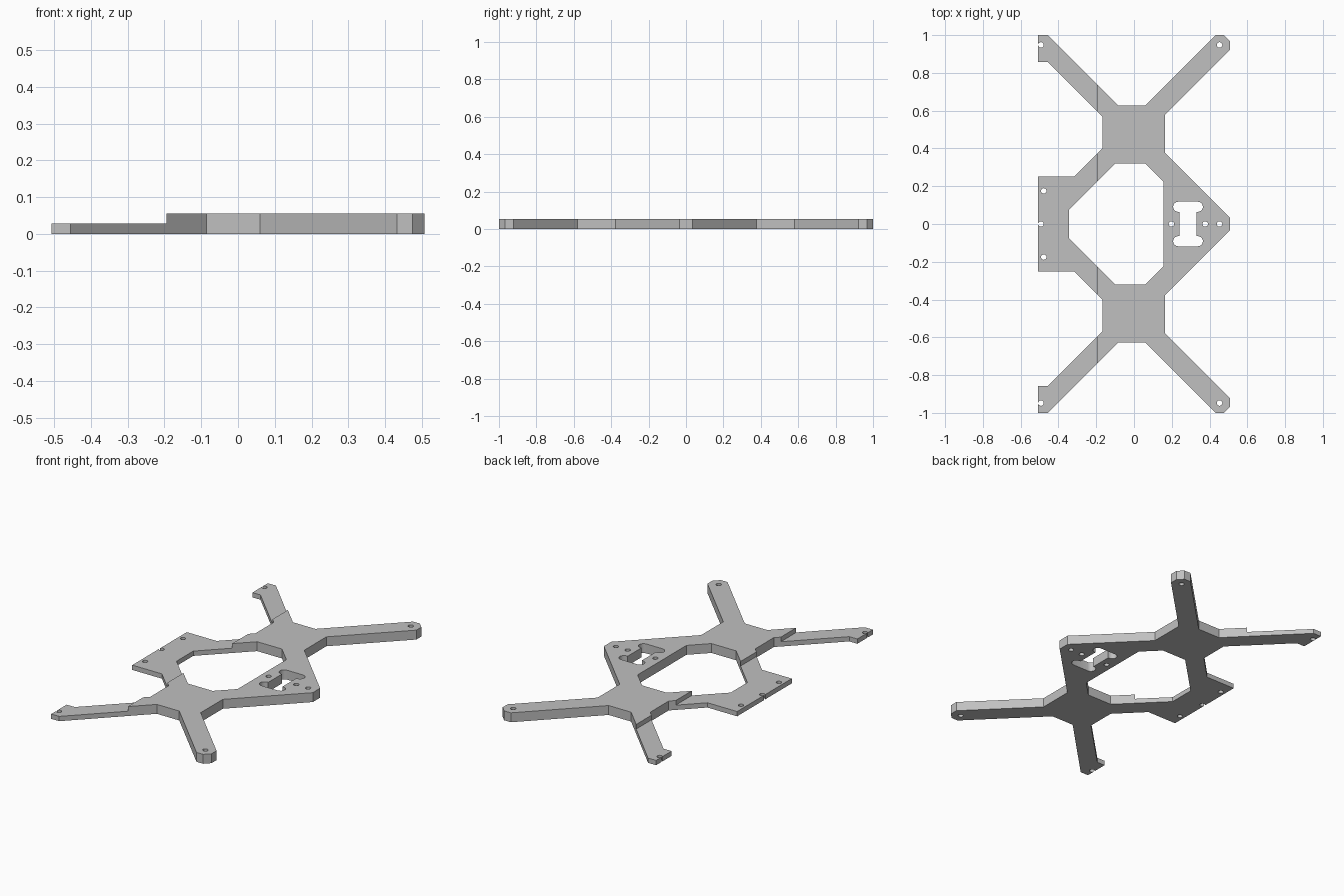
import bpy, bmesh, math

THICK, THIN, STEP_X = 0.055, 0.028, -0.195

cube = bpy.data.objects.get("Cube")
if cube:
    bpy.data.objects.remove(cube, do_unlink=True)

grey = bpy.data.materials.new("plain grey")
grey.use_nodes = True
grey.diffuse_color = (0.53, 0.53, 0.53, 1)
grey.node_tree.nodes["Principled BSDF"].inputs["Base Color"].default_value = grey.diffuse_color


def mirrored(half):
    """Close a half outline (y > 0) by mirroring it across y = 0."""
    return half + [(x, -y) for x, y in reversed(half)]


def arc(cx, cy, r, start, end, steps):
    angles = [math.radians(start + (end - start) * i / steps) for i in range(steps + 1)]
    return [(cx + r * math.cos(a), cy + r * math.sin(a)) for a in angles]


def prism_object(name, outlines, z0, z1):
    bm = bmesh.new()
    for outline in outlines:
        face = bm.faces.new([bm.verts.new((x, y, z0)) for x, y in outline])
        ext = bmesh.ops.extrude_face_region(bm, geom=[face])["geom"]
        top = [v for v in ext if isinstance(v, bmesh.types.BMVert)]
        bmesh.ops.translate(bm, verts=top, vec=(0, 0, z1 - z0))
    bmesh.ops.recalc_face_normals(bm, faces=bm.faces[:])
    mesh = bpy.data.meshes.new(name)
    bm.to_mesh(mesh)
    bm.free()
    mesh.materials.append(grey)
    obj = bpy.data.objects.new(name, mesh)
    bpy.context.collection.objects.link(obj)
    return obj


def cut(target, cutter):
    cutter.hide_render = True
    mod = target.modifiers.new("cut", "BOOLEAN")
    mod.operation, mod.solver, mod.object = "DIFFERENCE", "EXACT", cutter
    bpy.context.view_layer.objects.active = target
    bpy.ops.object.modifier_apply(modifier=mod.name)
    bpy.data.objects.remove(cutter, do_unlink=True)


# Frame plate with four arms, a nose and a rear tab
frame = prism_object("frame_plate", [mirrored([
    (-0.507, 0.252), (-0.315, 0.252), (-0.168, 0.4), (-0.168, 0.57),
    (-0.455, 0.857), (-0.507, 0.857), (-0.507, 1), (-0.455, 1),
    (-0.085, 0.628), (0.06, 0.628), (0.432, 1), (0.475, 1),
    (0.507, 0.968), (0.507, 0.922), (0.165, 0.58), (0.165, 0.376), (0.507, 0.034),
])], 0, THICK)

# Central opening
opening = mirrored([(-0.343, 0.077), (-0.1, 0.32), (-0.085, 0.32),
                    (0.06, 0.32), (0.155, 0.225)])

# Slot with a rounded bar at each end
slot = mirrored([(0.24, 0.064)] + arc(0.234, 0.091, 0.027, 270, 90, 8)
                + arc(0.338, 0.091, 0.027, 90, -90, 8) + [(0.332, 0.064)])

# Screw holes
holes = [(-0.493, 0), (0.198, 0), (0.377, 0), (0.453, 0)]
for x, y in [(-0.493, 0.948), (0.453, 0.948), (-0.478, 0.175)]:
    holes += [(x, y), (x, -y)]
circles = [arc(x, y, 0.0145, 0, 345, 23) for x, y in holes]

cut(frame, prism_object("opening_cutter", [opening, slot] + circles, -0.1, 0.2))

# Thinner right side
lowered = [(-1, -2), (STEP_X, -2), (STEP_X, 2), (-1, 2)]
cut(frame, prism_object("step_cutter", [lowered], THIN, 0.2))

# Smooth hole walls, sharp plate edges
bpy.ops.object.select_all(action="DESELECT")
frame.select_set(True)
bpy.context.view_layer.objects.active = frame
bpy.ops.object.shade_smooth_by_angle(angle=math.radians(30))
